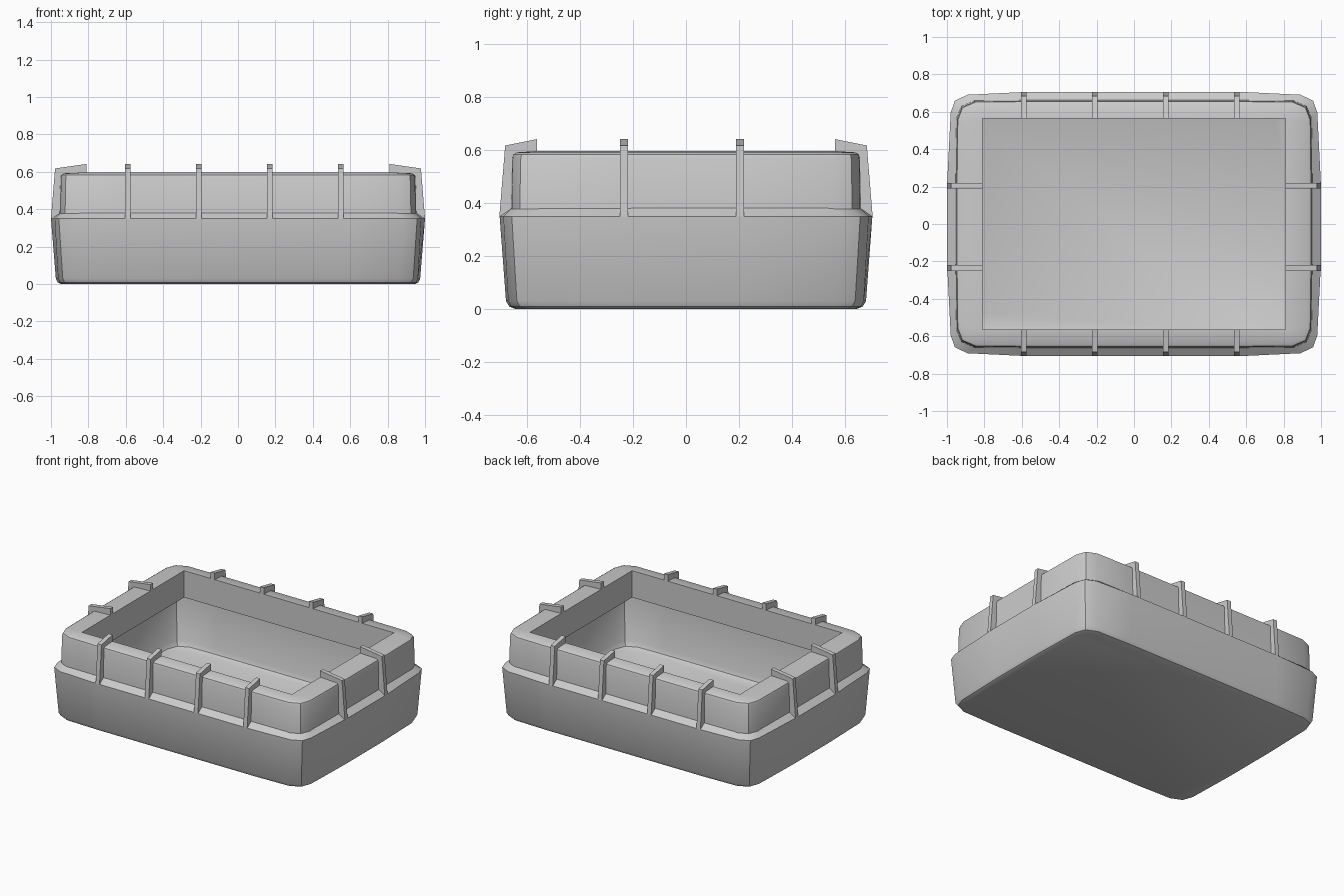
import bpy, bmesh, math

if "Cube" in bpy.data.objects:
    bpy.data.objects.remove(bpy.data.objects["Cube"])


def ring(hx, hy, z, corner=1.0, bulge=0.0):
    """Rounded-rectangle loop; corner scales the corner cut, bulge bows the sides."""
    q = [(hx, 0.2),
         (hx - 0.02 * bulge, hy - 0.11 * corner),
         (hx - 0.03 * corner - 0.012 * bulge, hy - 0.034 * corner - 0.012 * bulge),
         (hx - 0.11 * corner, hy - 0.014 * bulge),
         (0.6, hy)]
    pts = q + [(-x, y) for x, y in q[::-1]]
    pts += [(-x, -y) for x, y in pts]
    return [(x, y, z) for x, y in pts]


def finish(name, bm):
    bmesh.ops.remove_doubles(bm, verts=bm.verts, dist=0.0001)
    bmesh.ops.recalc_face_normals(bm, faces=bm.faces)
    me = bpy.data.meshes.new(name)
    bm.to_mesh(me)
    bm.free()
    ob = bpy.data.objects.new(name, me)
    bpy.context.collection.objects.link(ob)
    return ob


def loft(name, rings, closed=False):
    """Skin a stack of loops; closed joins last to first, otherwise both ends are capped."""
    bm = bmesh.new()
    loops = [[bm.verts.new(p) for p in r] for r in rings]
    n = len(loops[0])
    pairs = list(zip(loops, loops[1:]))
    if closed:
        pairs.append((loops[-1], loops[0]))
    for a, b in pairs:
        for i in range(n):
            j = (i + 1) % n
            bm.faces.new((a[i], a[j], b[j], b[i]))
    if not closed:
        bm.faces.new(loops[0])
        bm.faces.new(loops[-1])
    ob = finish(name, bm)
    bpy.ops.object.select_all(action='DESELECT')
    bpy.context.view_layer.objects.active = ob
    ob.select_set(True)
    bpy.ops.object.shade_smooth_by_angle(angle=math.radians(32))
    return ob


# lower tray: outer wall, sloped ledge, inner wall, filleted floor
loft("tray", [
    ring(0.945, 0.645, 0.0, 1, 0.4),
    ring(0.963, 0.668, 0.008, 1, 0.5),
    ring(0.974, 0.681, 0.03, 1, 0.6),
    ring(1.0, 0.705, 0.35, 1, 1),
    ring(0.952, 0.660, 0.382, 1, 0.2),
    ring(0.925, 0.635, 0.382, 1, 0.2),
    ring(0.915, 0.622, 0.08, 1, 0.2),
    ring(0.900, 0.610, 0.05, 1, 0.2),
    ring(0.865, 0.580, 0.035, 1, 0.2),
])

# upper collar: rounded outside, square opening with a short inner skirt
loft("collar", [
    ring(0.954, 0.662, 0.37, 0.9, 0.2),
    ring(0.950, 0.658, 0.572, 0.9, 0.2),
    ring(0.946, 0.654, 0.584, 0.9, 0.2),
    ring(0.934, 0.642, 0.592, 0.9, 0.2),
    ring(0.810, 0.563, 0.597, 0),
    ring(0.810, 0.563, 0.41, 0),
    ring(0.930, 0.640, 0.41, 0.9, 0.2),
    ring(0.930, 0.640, 0.37, 0.9, 0.2),
], closed=True)


def rib(name, inner, outer, pos, angle):
    """Bracket hugging the collar from the ledge over to the opening."""
    prof = [(inner, 0.585), (inner, 0.642), (outer - 0.022, 0.618),
            (outer, 0.35), (outer - 0.06, 0.35), (outer - 0.06, 0.585)]
    w = 0.015
    c, s = math.cos(angle), math.sin(angle)
    bm = bmesh.new()
    sides = []
    for t in (pos - w, pos + w):
        sides.append([bm.verts.new((r * c - t * s, r * s + t * c, z)) for r, z in prof])
    for f in sides:
        bm.faces.new(f)
    a, b = sides
    for i in range(6):
        j = (i + 1) % 6
        bm.faces.new((a[i], a[j], b[j], b[i]))
    finish(name, bm)


# ribs on the long sides and the short sides
for x in (-0.59, -0.21, 0.17, 0.55):
    rib("front_rib", 0.563, 0.706, x, -math.pi / 2)
    rib("back_rib", 0.563, 0.706, -x, math.pi / 2)
for y in (-0.235, 0.205):
    rib("right_rib", 0.81, 1.0, y, 0)
    rib("left_rib", 0.81, 1.0, -y, math.pi)
